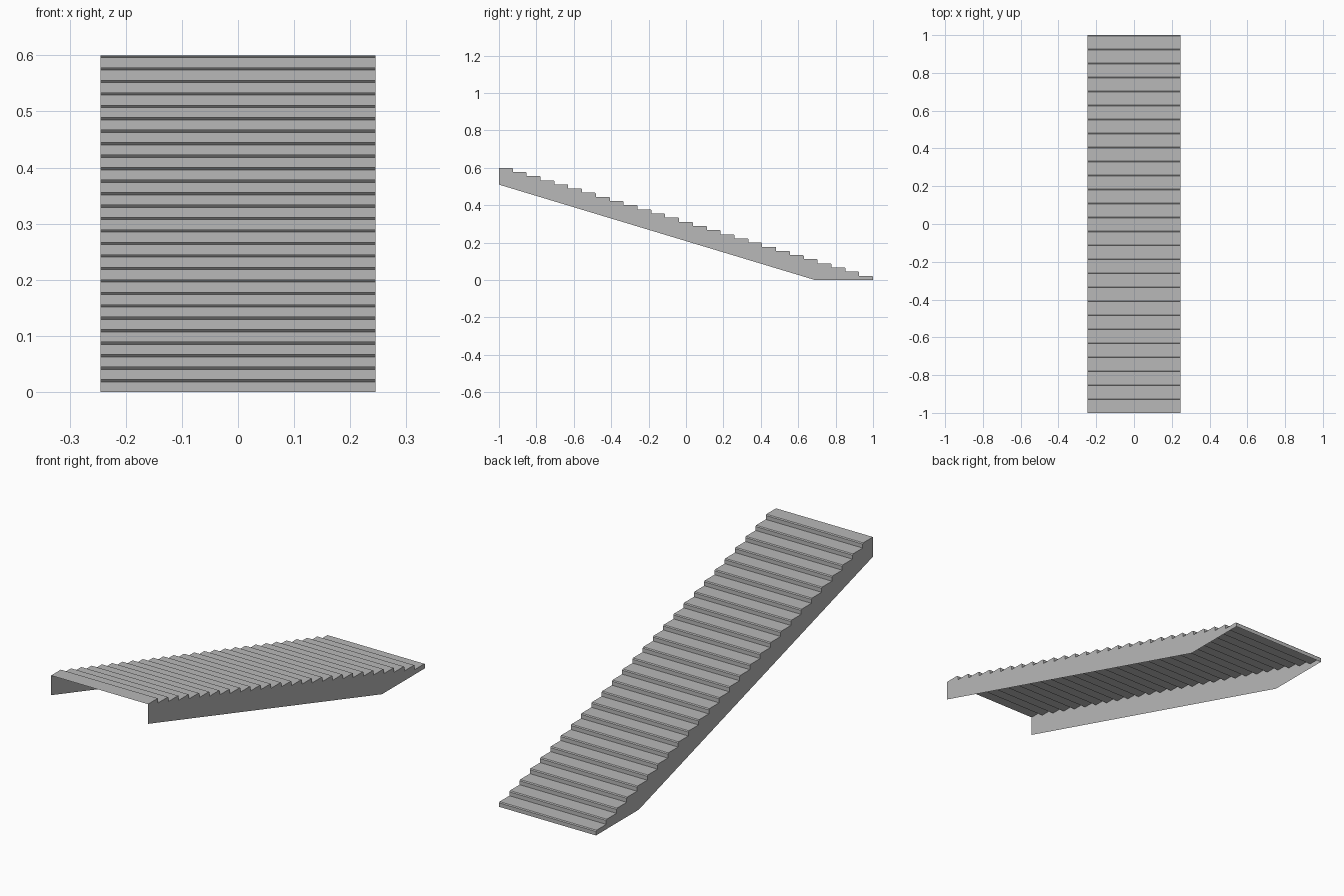
import bpy
import bmesh

cube = bpy.data.objects.get("Cube")
if cube:
    bpy.data.objects.remove(cube, do_unlink=True)

STEPS = 27
HALF_WIDTH = 0.245
HEIGHT = 0.6
RUN = 2.0 / STEPS
RISE = HEIGHT / STEPS
NOSE = 0.004

grey = bpy.data.materials.new("plain grey")
grey.use_nodes = True
colour = (0.48, 0.48, 0.48, 1)
grey.diffuse_color = colour
grey.node_tree.nodes["Principled BSDF"].inputs["Base Color"].default_value = colour


def finish(name, bm):
    mesh = bpy.data.meshes.new(name)
    bm.to_mesh(mesh)
    bm.free()
    mesh.materials.append(grey)
    obj = bpy.data.objects.new(name, mesh)
    bpy.context.collection.objects.link(obj)
    return obj


# Stepped profile (y, z), descending from the high front to the low back,
# with a small chamfer on each nosing
profile = [(-1, HEIGHT)]
for i in range(STEPS):
    y = -1 + (i + 1) * RUN
    z = HEIGHT - i * RISE
    profile += [(y - NOSE, z), (y, z - NOSE), (y, z - RISE)]

# Treads and risers: one folded sheet, open underneath
bm = bmesh.new()
rows = [[bm.verts.new((x, y, z)) for x in (-HALF_WIDTH, HALF_WIDTH)]
        for y, z in profile]
for a, b in zip(rows, rows[1:]):
    bm.faces.new((a[0], a[1], b[1], b[0]))
finish("treads_and_risers", bm)

# Thin side panels: stepped on top, sloped below with a flat foot
outline = profile + [(0.69, 0), (-1, 0.51)]
for name, x in (("left_side_panel", HALF_WIDTH), ("right_side_panel", -HALF_WIDTH)):
    bm = bmesh.new()
    face = bm.faces.new([bm.verts.new((x, y, z)) for y, z in outline])
    face.normal_update()
    if face.normal.x * x < 0:
        face.normal_flip()
    finish(name, bm)
